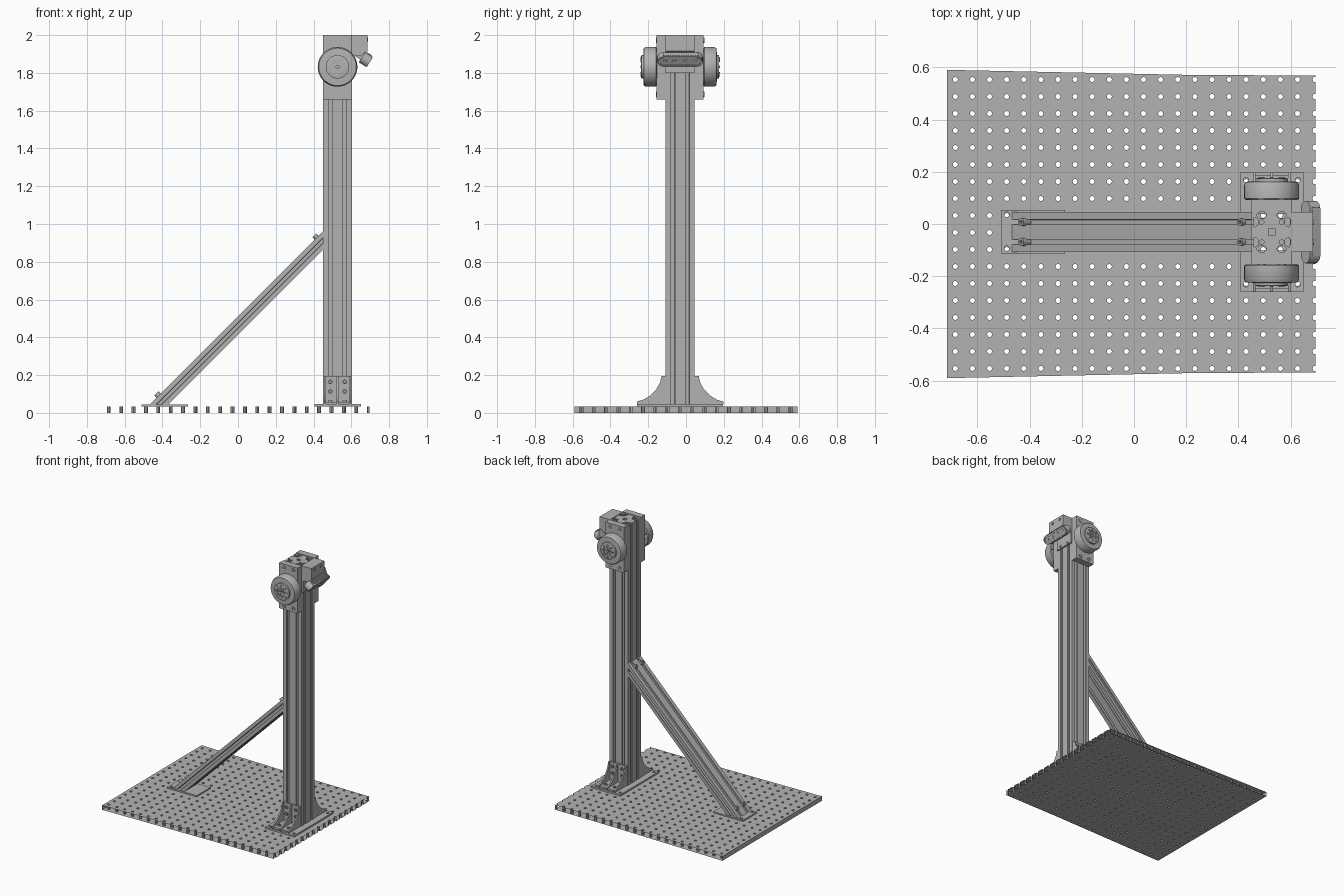
import bpy, bmesh
from math import pi, sin, cos
from mathutils import Matrix, Vector

if "Cube" in bpy.data.objects:
    bpy.data.objects.remove(bpy.data.objects["Cube"])

grey = bpy.data.materials.new("metal_grey")
grey.use_nodes = True
grey.diffuse_color = (0.45, 0.45, 0.45, 1)
grey.node_tree.nodes["Principled BSDF"].inputs["Base Color"].default_value = (0.45, 0.45, 0.45, 1)

CX, CY = 0.527, -0.031      # column axis
HALF = 0.0765               # half column width, also one slot unit
DECK = 0.034                # top of the base plate
XZ = Matrix.Rotation(pi / 2, 4, 'X')                                # extrudes along -y
YZ = Matrix(((0, 0, 1), (1, 0, 0), (0, 1, 0))).to_4x4()             # extrudes along +x


def finish(name, bm, smooth=False):
    mesh = bpy.data.meshes.new(name)
    bm.to_mesh(mesh)
    bm.free()
    mesh.materials.append(grey)
    obj = bpy.data.objects.new(name, mesh)
    bpy.context.collection.objects.link(obj)
    if smooth:
        bpy.ops.object.select_all(action='DESELECT')
        obj.select_set(True)
        bpy.context.view_layer.objects.active = obj
        bpy.ops.object.shade_smooth_by_angle(angle=0.6)
    return obj


def solid(loops, height):
    """Fill an outline with holes and extrude it upward."""
    bm = bmesh.new()
    edges = []
    for loop in loops:
        vs = [bm.verts.new((p[0], p[1], 0)) for p in loop]
        edges += [bm.edges.new((vs[i - 1], vs[i])) for i in range(len(vs))]
    bmesh.ops.triangle_fill(bm, edges=edges, normal=(0, 0, 1))
    top = bmesh.ops.extrude_face_region(bm, geom=bm.faces[:])["geom"]
    for v in top:
        if isinstance(v, bmesh.types.BMVert):
            v.co.z = height
    bmesh.ops.recalc_face_normals(bm, faces=bm.faces[:])
    return bm


def prism(name, loops, height, frame=Matrix(), at=(0, 0, 0), smooth=False):
    bm = solid(loops, height)
    bm.transform(Matrix.Translation(at) @ frame)
    return finish(name, bm, smooth)


def circle(x, y, r, n=10):
    return [(x + r * cos(2 * pi * i / n), y + r * sin(2 * pi * i / n)) for i in range(n)]


def rect(x0, x1, y0, y1):
    return [(x0, y0), (x1, y0), (x1, y1), (x0, y1)]


def screw(name, at, frame, r=0.012, h=0.008):
    prism(name, [circle(0, 0, r, 14), circle(0, 0, r * 0.5, 6)], h, frame, at, True)


def slotted(nx, ny, ux, uy):
    """Outline of an extrusion with one T slot per unit on each side."""
    w, h = nx * ux, ny * uy
    sides = [((0, 0), (1, 0), nx, ux), ((w, 0), (0, 1), ny, uy),
             ((w, h), (-1, 0), nx, ux), ((0, h), (0, -1), ny, uy)]
    slot = [(0.010, 0), (0.010, 0.008), (0.018, 0.008), (0.018, 0.014), (0.009, 0.025)]
    slot = [(-a, d) for a, d in slot] + slot[::-1]
    pts = []
    for start, run, count, unit in sides:
        s, r = Vector(start), Vector(run)
        inward = Vector((-r.y, r.x))
        pts.append(s)
        for i in range(count):
            pts += [s + r * ((i + 0.5) * unit + a) + inward * d for a, d in slot]
    return [(p.x - w / 2, p.y - h / 2) for p in pts]


# Perforated base plate, open along three edges
rows = [-0.553 + i * 1.106 / 17 for i in range(18)]
cols = [-0.684 + i * 0.0655 for i in range(21)]
right = []
for y in rows:
    right += [(0.695, y - 0.010), (0.687, y - 0.009), (0.682, y),
              (0.687, y + 0.009), (0.695, y + 0.010)]
outline = [(-0.715, 0.59), (-0.715, -0.59), (0.2, -0.571), (0.695, -0.568)]
outline += right + [(0.695, 0.568), (0.2, 0.571)]
bm = solid([outline] + [circle(x, y, 0.010, 8) for x in cols for y in rows], DECK)
open_walls = [f for f in bm.faces if abs(f.normal.z) < 0.5 and (
    abs(f.calc_center_median().y) > 0.567 or f.calc_center_median().x > 0.694)]
bmesh.ops.delete(bm, geom=open_walls, context='FACES')
finish("base_plate", bm)

# Column
bores = [circle(a * HALF / 2, b * HALF / 2, 0.009) for a in (-1, 1) for b in (-1, 1)]
prism("column", [slotted(2, 2, HALF, HALF), rect(-0.013, 0.013, -0.013, 0.013)] + bores,
      1.995 - DECK, at=(CX, CY, DECK))

# Diagonal brace, lower end cut level and upper end cut upright
thick = 0.068
bm = solid([slotted(2, 1, HALF, thick), circle(-HALF / 2, 0, 0.006), circle(HALF / 2, 0, 0.006)], 1)
for v in bm.verts:
    rise = 0.4625 + v.co.y * 2 ** 0.5
    y = CY - v.co.x
    if v.co.z < 0.5:
        v.co = (DECK + 0.008 - rise, y, DECK + 0.008)
    else:
        v.co = (CX - HALF, y, CX - HALF + rise)
bmesh.ops.recalc_face_normals(bm, faces=bm.faces[:])
finish("brace", bm)

# Foot plates
prism("brace_foot", [rect(-0.51, -0.265, -0.112, 0.053)] +
      [circle(-0.487, y, 0.010) for y in (-0.093, 0.036)], 0.010, at=(0, 0, DECK))
prism("column_foot", [rect(0.406, 0.650, CY - 0.228, CY + 0.228),
                      rect(CX - 0.07, CX + 0.07, CY - 0.07, CY + 0.07)] +
      [circle(x, CY + s * 0.2, 0.010) for x in (0.428, 0.627) for s in (-1, 1)],
      0.012, at=(0, 0, DECK))

for s in (-1, 1):
    side = "front" if s < 0 else "back"
    # A frame whose extrusion points outward on this side
    out = XZ if s < 0 else Matrix.Rotation(pi, 4, 'Z') @ XZ
    face = CY + s * HALF

    # Gusset bracket at the column base
    prism(side + "_bracket_wall", [rect(-0.072, 0.072, 0, 0.148)] +
          [circle(a * 0.038, z, 0.008) for a in (-1, 1) for z in (0.068, 0.118)],
          0.014, out, (CX, face, 0.046))
    prism(side + "_bracket_floor", [rect(-0.072, 0.072, 0, 0.14)], 0.012,
          at=(CX, face if s > 0 else face - 0.14, 0.046))
    curve = [(0, 0.046), (0.152, 0.046), (0.152, 0.060), (0.118, 0.070), (0.082, 0.092),
             (0.050, 0.125), (0.030, 0.160), (0.022, 0.194), (0, 0.194)]
    for x in (-0.072, -0.005, 0.062):
        prism(side + "_bracket_rib", [[(face + s * d, z) for d, z in curve]],
              0.010, YZ, (CX + x, 0, 0))
    for a in (-1, 1):
        for z in (0.114, 0.164):
            screw(side + "_bracket_screw", (CX + a * 0.038, face + s * 0.014, z), out)
        screw(side + "_floor_screw", (CX + a * 0.038, face + s * 0.10, 0.058), Matrix())

    # Clamp block on the column top
    prism(side + "_clamp", [rect(-HALF, HALF, 1.66, 2.0)], 0.048, out, (CX, face, 0))
    for a in (-1, 1):
        for z in (1.686, 1.974):
            screw(side + "_clamp_screw", (CX + a * 0.039, face + s * 0.048, z), out, 0.015, 0.004)

    # Turned drum motor with stepped hub
    profile = [(0.098, 0), (0.105, 0.006), (0.105, 0.058), (0.099, 0.070), (0.066, 0.072),
               (0.066, 0.068), (0.062, 0.068), (0.062, 0.082), (0.056, 0.084), (0.036, 0.084),
               (0.036, 0.078), (0.016, 0.078), (0.016, 0.084), (0.008, 0.084), (0.008, 0.070), (0, 0.070)]
    bm = bmesh.new()
    vs = [bm.verts.new((r, 0, h)) for r, h in profile]
    es = [bm.edges.new(p) for p in zip(vs, vs[1:])]
    bmesh.ops.spin(bm, geom=vs + es, cent=(0, 0, 0), axis=(0, 0, 1), angle=2 * pi,
                   steps=48, use_duplicate=False)
    bmesh.ops.remove_doubles(bm, verts=bm.verts[:], dist=0.0001)
    bmesh.ops.recalc_face_normals(bm, faces=bm.faces[:])
    bm.transform(Matrix.Translation((CX, face + s * 0.046, 1.832)) @ out)
    finish(side + "_drum", bm, True)
    for x, z in circle(0, 0, 0.046, 8):
        screw(side + "_hub_screw", (CX + x, face + s * 0.130, 1.832 + z), out, 0.006, 0.004)
    for x, z in circle(0, 0, 0.026, 6):
        screw(side + "_hub_pin", (CX + x, face + s * 0.124, 1.832 + z), out, 0.006, 0.005)

    # Brace fixings at both ends
    y = CY + s * HALF / 2
    screw("brace_foot_screw", (-0.405, y, 0.075), Matrix.Rotation(-pi / 4, 4, 'Y'), 0.016, 0.04)
    screw("brace_top_screw", (0.42, y, 0.925), Matrix.Rotation(-pi / 4, 4, 'Y'), 0.014, 0.022)

# Sensor arm on the right face of the column
arm = [(0.600, 2.0), (0.685, 2.0), (0.685, 1.915), (0.650, 1.890), (0.600, 1.890)]
prism("sensor_arm", [arm], 2 * HALF, XZ, (0, CY + HALF, 0))
prism("sensor_mount_plate", [rect(CY - HALF, CY + HALF, 1.80, 1.90)], 0.012, YZ, (CX + HALF, 0, 0))
for s in (-1, 1):
    for x, z in ((0.615, 1.815), (0.685, 1.977)):
        screw("mount_screw", (x, CY + s * 0.038, z), YZ, 0.011, 0.004)

# Tilted pill-shaped sensor bar
aim, up = Vector((0.84, 0, -0.54)), Vector((0.54, 0, 0.84))
tilt = Matrix((Vector((0, 1, 0)), up, aim)).transposed().to_4x4()
centre = Vector((0.695, CY, 1.859))


def pill(half, r):
    arc = [(r * cos(t * pi / 8), r * sin(t * pi / 8)) for t in range(-4, 5)]
    return [(half - r + a, b) for a, b in arc] + [(r - half - a, -b) for a, b in arc]


prism("sensor_body", [pill(0.120, 0.032)], 0.046, tilt, centre - aim * 0.046, True)
prism("sensor_rim", [pill(0.116, 0.028), pill(0.108, 0.020)], 0.004, tilt, centre, True)
for y in (-0.08, -0.03, 0.03, 0.08):
    prism("sensor_lens", [circle(y, 0, 0.012, 16)], 0.003, tilt, centre, True)
for i in range(16):
    y = -0.09 + i * 0.012
    prism("sensor_fin", [rect(y, y + 0.006, 0.030, 0.036)], 0.030, tilt, centre - aim * 0.036)
prism("sensor_stem", [rect(-0.03, 0.03, -0.016, 0.016)], 0.05, tilt, centre - aim * 0.09)
